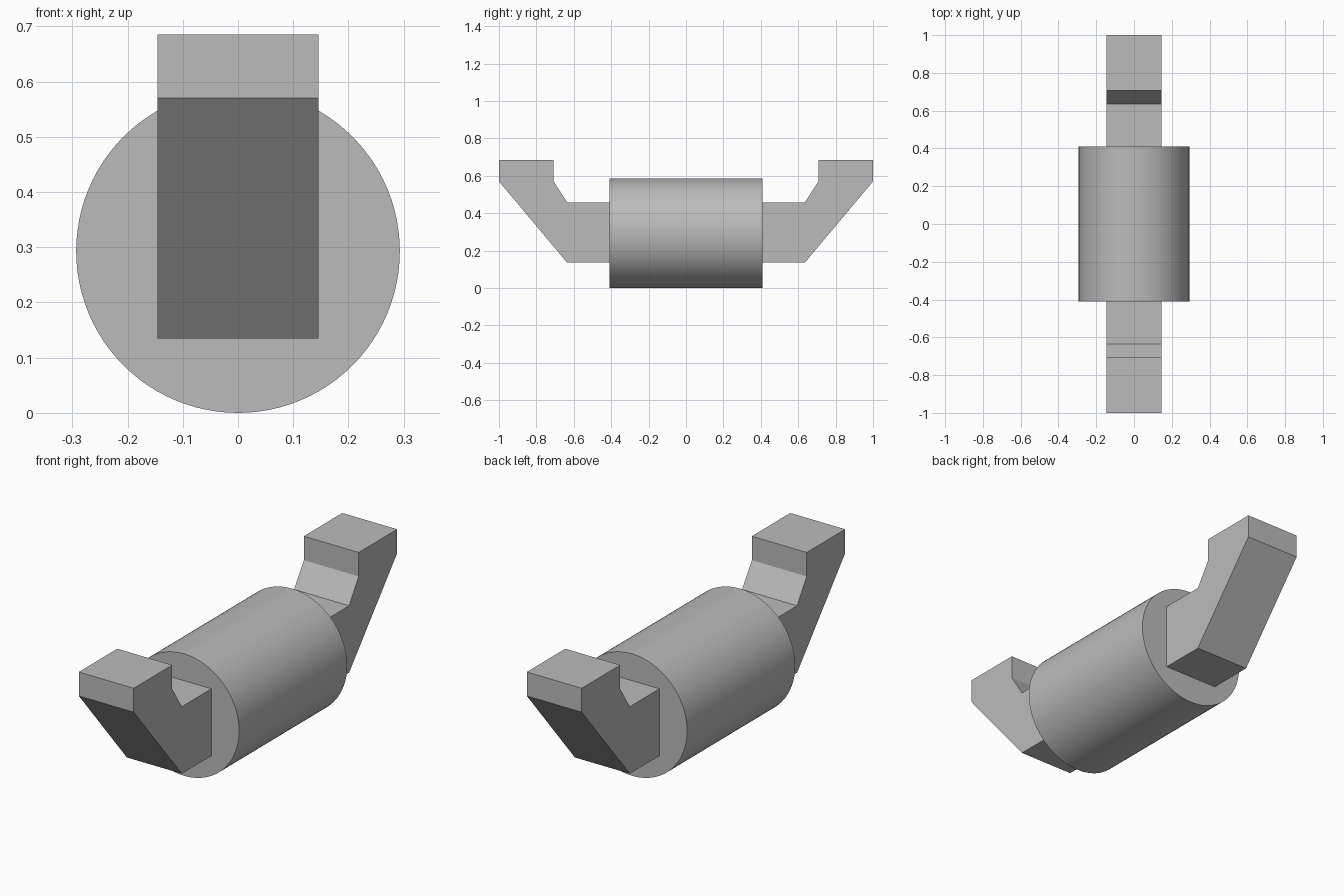
import bpy
import bmesh
import math

cube = bpy.data.objects.get("Cube")
if cube:
    bpy.data.objects.remove(cube, do_unlink=True)

GREY = (0.5, 0.5, 0.5, 1.0)
RADIUS = 0.293
HALF_LENGTH = 0.41
ARM_HALF_WIDTH = 0.146

metal = bpy.data.materials.new("plain grey")
metal.use_nodes = True
metal.diffuse_color = GREY
metal.node_tree.nodes["Principled BSDF"].inputs["Base Color"].default_value = GREY

# Round body lying along y
bpy.ops.mesh.primitive_cylinder_add(
    vertices=96, radius=RADIUS, depth=2 * HALF_LENGTH,
    location=(0, 0, RADIUS), rotation=(math.pi / 2, 0, 0))
body = bpy.context.object
body.name = "cylinder_body"
body.data.materials.append(metal)
bpy.ops.object.shade_smooth_by_angle(angle=math.radians(30))

# Side profile of a cranked arm: (distance from centre, height)
ARM_PROFILE = [(HALF_LENGTH - 0.02, 0.135), (0.635, 0.135), (1.0, 0.57),
               (1.0, 0.685), (0.708, 0.685), (0.708, 0.57),
               (0.635, 0.457), (HALF_LENGTH - 0.02, 0.457)]


def add_arm(name, side):
    """Extrude the arm profile across x, on the given side of the body."""
    bm = bmesh.new()
    verts = [bm.verts.new((-ARM_HALF_WIDTH, side * y, z)) for y, z in ARM_PROFILE]
    face = bm.faces.new(verts)
    result = bmesh.ops.extrude_face_region(bm, geom=[face])
    moved = [v for v in result["geom"] if isinstance(v, bmesh.types.BMVert)]
    bmesh.ops.translate(bm, verts=moved, vec=(2 * ARM_HALF_WIDTH, 0, 0))
    bmesh.ops.recalc_face_normals(bm, faces=bm.faces)
    mesh = bpy.data.meshes.new(name)
    bm.to_mesh(mesh)
    bm.free()
    mesh.materials.append(metal)
    bpy.context.collection.objects.link(bpy.data.objects.new(name, mesh))


# Matching arms at both ends
add_arm("front_arm", -1)
add_arm("back_arm", 1)
